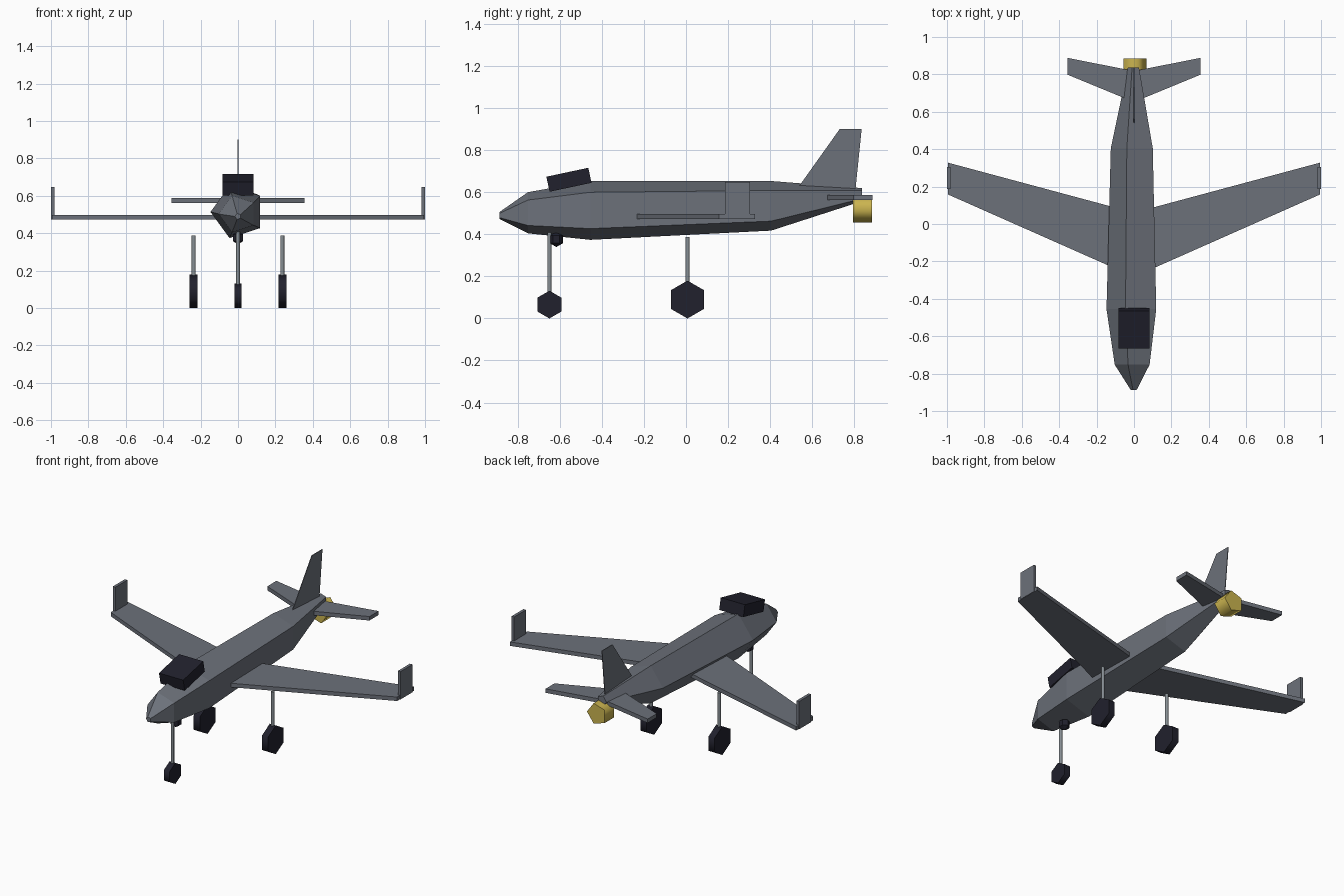
import bpy, bmesh
from math import pi, radians, sin, cos
from mathutils import Matrix, Vector

if "Cube" in bpy.data.objects:
    bpy.data.objects.remove(bpy.data.objects["Cube"])


def material(name, rgb):
    m = bpy.data.materials.new(name)
    m.use_nodes = True
    m.diffuse_color = (*rgb, 1)
    m.node_tree.nodes["Principled BSDF"].inputs["Base Color"].default_value = (*rgb, 1)
    return m


GREY = material("airframe grey", (0.15, 0.165, 0.195))
DARK = material("dark rubber and glass", (0.015, 0.015, 0.026))
STEEL = material("strut steel", (0.24, 0.27, 0.29))
BRASS = material("nozzle yellow", (0.60, 0.46, 0.08))


def finish(name, bm, mat, smooth=False):
    bmesh.ops.recalc_face_normals(bm, faces=bm.faces)
    mesh = bpy.data.meshes.new(name)
    bm.to_mesh(mesh)
    bm.free()
    mesh.materials.append(mat)
    ob = bpy.data.objects.new(name, mesh)
    bpy.context.collection.objects.link(ob)
    if smooth:
        bpy.ops.object.select_all(action="DESELECT")
        ob.select_set(True)
        bpy.context.view_layer.objects.active = ob
        bpy.ops.object.shade_smooth_by_angle(angle=radians(80))
    return ob


def loft(name, rings, mat, smooth=False):
    """Skin equal-length rings of points and cap both ends."""
    bm = bmesh.new()
    loops = [[bm.verts.new(p) for p in ring] for ring in rings]
    n = len(loops[0])
    for a, b in zip(loops, loops[1:]):
        for i in range(n):
            j = (i + 1) % n
            bm.faces.new((a[i], a[j], b[j], b[i]))
    bm.faces.new(loops[0])
    bm.faces.new(loops[-1])
    return finish(name, bm, mat, smooth)


def ring(centre, radius, sides, axis, start):
    """Regular polygon around an axis; start is the angle of its first corner."""
    u, v = {"x": ((0, 1, 0), (0, 0, 1)),
            "y": ((1, 0, 0), (0, 0, 1)),
            "z": ((1, 0, 0), (0, 1, 0))}[axis]
    angles = [start + 2 * pi * i / sides for i in range(sides)]
    return [Vector(centre) + radius * (cos(a) * Vector(u) + sin(a) * Vector(v)) for a in angles]


def prism(name, a, b, radius, sides, axis, start, mat):
    return loft(name, [ring(c, radius, sides, axis, start) for c in (a, b)], mat, True)


def box(name, size, centre, mat, tilt=0):
    bm = bmesh.new()
    bmesh.ops.create_cube(bm, size=1, matrix=Matrix.Translation(centre)
                          @ Matrix.Rotation(tilt, 4, "X") @ Matrix.Diagonal((*size, 1)))
    return finish(name, bm, mat)


def panel(name, side, outline, z0, z1, mat):
    """Flat swept surface from a plan outline, on one side of the aircraft."""
    return loft(name, [[(side * x, y, z) for x, y in outline] for z in (z0, z1)], mat)


# Five-sided fuselage: station y, centre height, radius
stations = [(-0.888, 0.49, 0.017), (-0.752, 0.503, 0.103), (-0.455, 0.514, 0.147),
            (0.405, 0.536, 0.124), (0.837, 0.589, 0.033)]
loft("fuselage", [ring((0, y, z), r, 5, "y", pi) for y, z, r in stations], GREY)

# Tilted cockpit block and chin sensor
box("canopy", (0.168, 0.204, 0.073), (0, -0.557, 0.66), DARK, radians(12))
bm = bmesh.new()
bmesh.ops.create_uvsphere(bm, u_segments=6, v_segments=3, radius=0.036,
                          matrix=Matrix.Translation((0, -0.617, 0.376)))
finish("chin_sensor", bm, DARK)

# Wings, winglets, tailplane and main gear on both sides
wing = [(0.06, -0.256), (0.995, 0.158), (0.995, 0.328), (0.06, 0.077)]
tailplane = [(0, 0.652), (0.355, 0.798), (0.355, 0.888), (0, 0.818)]
for side, word in ((1, "left"), (-1, "right")):
    panel(f"{word}_wing", side, wing, 0.473, 0.498, GREY)
    box(f"{word}_winglet", (0.018, 0.118, 0.175), (side * 0.991, 0.245, 0.561), GREY)
    panel(f"{word}_tailplane", side, tailplane, 0.563, 0.588, GREY)
    x = side * 0.237
    prism(f"{word}_main_strut", (x, 0.007, 0.09), (x, 0.007, 0.388), 0.011, 6, "z", 0, STEEL)
    prism(f"{word}_main_wheel", (x - 0.021, 0.007, 0.09), (x + 0.021, 0.007, 0.09),
          0.09, 6, "x", pi / 2, DARK)

# Thin upright fin
fin = [(0.517, 0.60), (0.732, 0.902), (0.836, 0.902), (0.805, 0.60)]
loft("tail_fin", [[(x, y, z) for y, z in fin] for x in (-0.002, 0.002)], GREY)

# Nose gear
prism("nose_strut", (0, -0.65, 0.066), (0, -0.65, 0.41), 0.011, 6, "z", 0, STEEL)
prism("nose_wheel", (-0.02, -0.65, 0.066), (0.02, -0.65, 0.066), 0.066, 6, "x", pi / 2, DARK)

# Five-sided exhaust nozzle
prism("exhaust_nozzle", (0, 0.795, 0.522), (0, 0.886, 0.522), 0.068, 5, "y", 0, BRASS)
